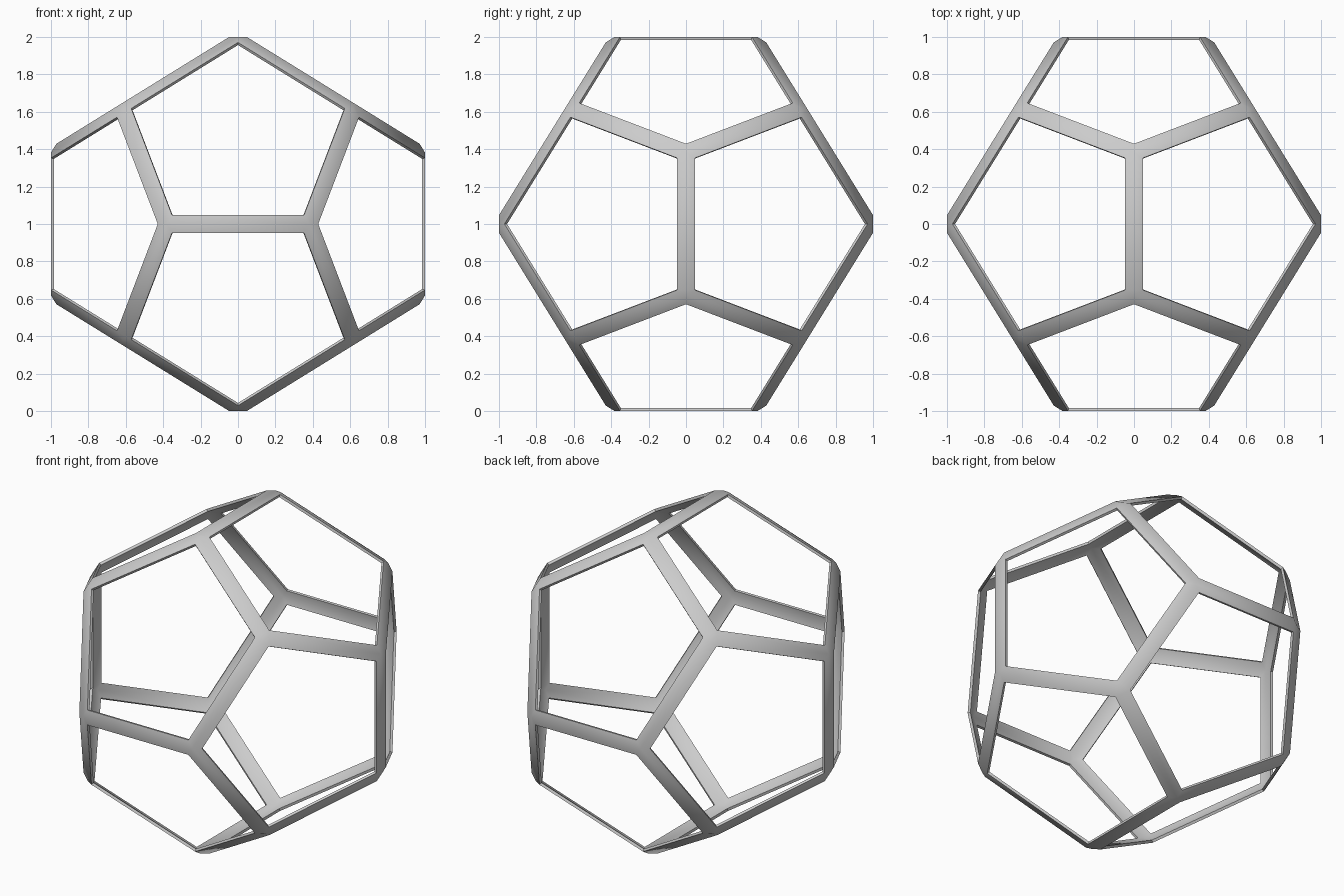
import bpy, bmesh, math
from mathutils import Vector

if "Cube" in bpy.data.objects:
    bpy.data.objects.remove(bpy.data.objects["Cube"])

PHI = (1 + 5 ** 0.5) / 2
A, B = 1 / PHI ** 2, 1 / PHI      # half edge length, half cube side
HALF_WIDTH, THICK = 0.047, 0.016
SIGNS = [(s, t) for s in (-1, 1) for t in (-1, 1)]


def cyclic(x, y, z):
    return [Vector((x, y, z)), Vector((z, x, y)), Vector((y, z, x))]


# Corners of the dodecahedron, and the peak above the middle of each face
corners = [Vector((x * B, y * B, z * B)) for x in (-1, 1) for y, z in SIGNS]
peaks = []
for s, t in SIGNS:
    corners += cyclic(0, s * A, t)
    peaks += cyclic(s * B, 0, t)

# One flat mitred strip along each edge, tangent to the solid
bm = bmesh.new()
f = HALF_WIDTH / B
reach = math.hypot(A, B)
for i, a in enumerate(corners):
    for b in corners[i + 1:]:
        if abs((a - b).length - 2 * A) > 0.01:
            continue
        p, q = [k for k in peaks if abs((k - a).length - reach) < 0.01
                and abs((k - b).length - reach) < 0.01]
        ring = [a, a.lerp(p, f), b.lerp(p, f), b, b.lerp(q, f), a.lerp(q, f)]
        face = bm.faces.new([bm.verts.new(v) for v in ring])
        face.normal_update()
        if face.normal.dot(a + b) < 0:
            face.normal_flip()
bmesh.ops.remove_doubles(bm, verts=bm.verts, dist=0.0005)

mesh = bpy.data.meshes.new("dodecahedron_frame")
bm.to_mesh(mesh)
bm.free()
frame = bpy.data.objects.new("dodecahedron_frame", mesh)
frame.location.z = 1
bpy.context.collection.objects.link(frame)

# Thickness inwards
solid = frame.modifiers.new("thickness", 'SOLIDIFY')
solid.thickness = THICK
solid.offset = -1
solid.use_even_offset = True

bpy.context.view_layer.objects.active = frame
frame.select_set(True)
bpy.ops.object.modifier_apply(modifier="thickness")
bpy.ops.object.shade_smooth_by_angle(angle=math.radians(40))
